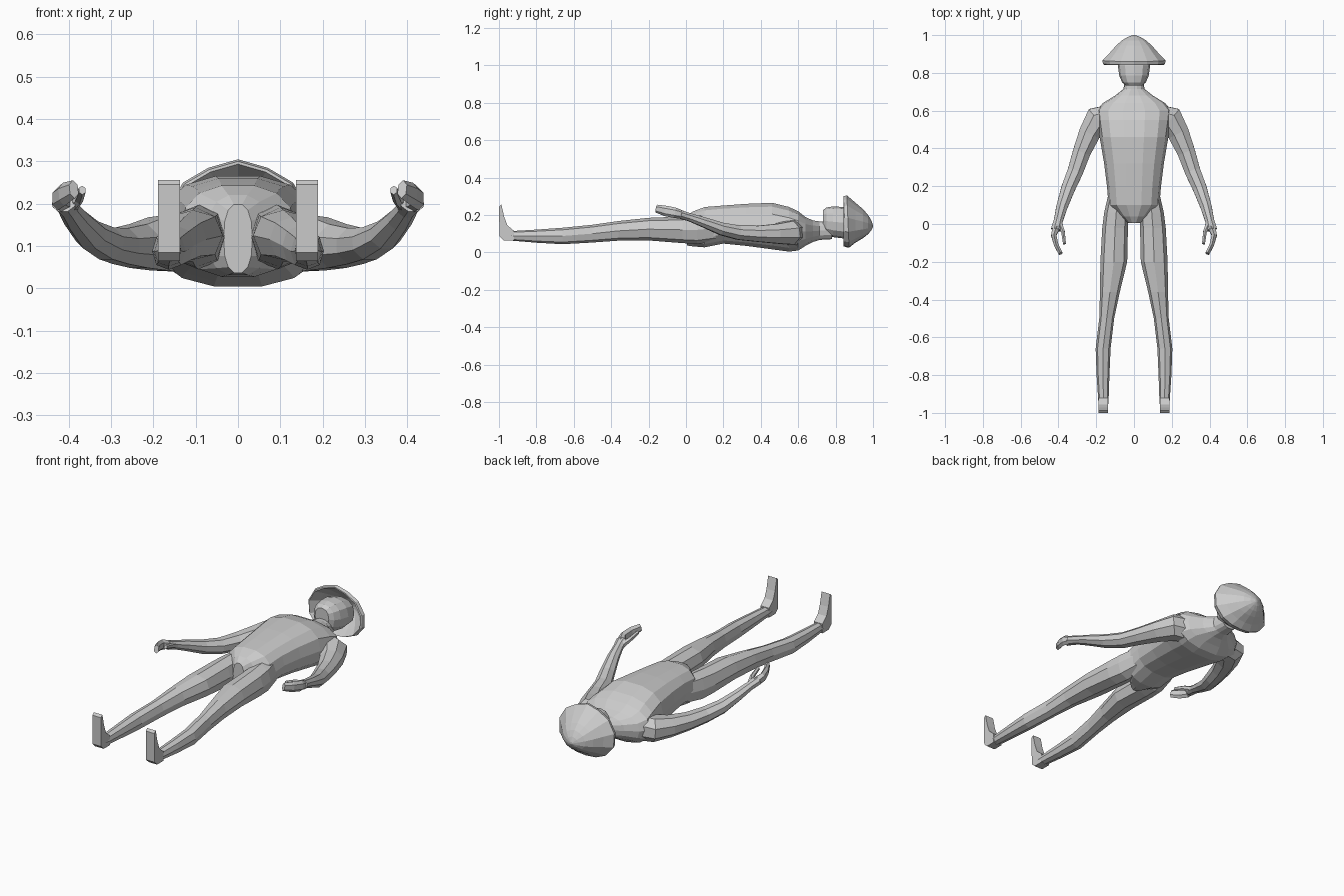
import bpy, bmesh, math
from mathutils import Vector

grey = bpy.data.materials.new("plain_grey")
grey.diffuse_color = (0.6, 0.6, 0.6, 1)


def loft(name, rings, mirror=False, caps=True):
    """Skin a list of equal-length point rings."""
    bm = bmesh.new()
    vs = [[bm.verts.new(p) for p in r] for r in rings]
    n = len(vs[0])
    for a, b in zip(vs, vs[1:]):
        for i in range(n):
            j = (i + 1) % n
            bm.faces.new((a[i], a[j], b[j], b[i]))
    if caps:
        bm.faces.new(vs[0][::-1])
        bm.faces.new(vs[-1])
    bmesh.ops.recalc_face_normals(bm, faces=bm.faces)
    me = bpy.data.meshes.new(name)
    bm.to_mesh(me)
    bm.free()
    ob = bpy.data.objects.new(name, me)
    me.materials.append(grey)
    bpy.context.collection.objects.link(ob)
    if mirror:
        ob.modifiers.new("mirror", 'MIRROR').use_mirror_merge = False
    return ob


def oval(cx, y, half, z0, z1, n=12, power=1.0, turn=0.0):
    """Ring across the y axis; power below 1 makes it boxier."""
    pts = []
    for i in range(n):
        a = 2 * math.pi * (i + turn) / n
        c, s = math.cos(a), math.sin(a)
        c = math.copysign(abs(c) ** power, c)
        s = math.copysign(abs(s) ** power, s)
        pts.append((cx + half * c, y, (z0 + z1) / 2 + (z1 - z0) / 2 * s))
    return pts


def tube(name, path, n=8, mirror=True):
    """Tube along a path of (x, y, z, side radius, height radius)."""
    pts = [Vector(p[:3]) for p in path]
    rings = []
    for i, p in enumerate(path):
        t = (pts[min(i + 1, len(pts) - 1)] - pts[max(i - 1, 0)]).normalized()
        u = t.cross(Vector((0, 0, 1))).normalized()
        v = u.cross(t)
        rings.append([pts[i] + u * p[3] * math.cos(2 * math.pi * (k + .5) / n)
                      + v * p[4] * math.sin(2 * math.pi * (k + .5) / n) for k in range(n)])
    return loft(name, rings, mirror)


# Torso with shoulders and neck: y, half width, back z, front z
torso = [(0.005, .034, .035, .20), (0.04, .075, .03, .222), (0.10, .135, .025, .245),
         (0.20, .143, .045, .253), (0.32, .158, .033, .262), (0.46, .182, .014, .268),
         (0.55, .195, .002, .246), (0.60, .20, .008, .222), (0.64, .165, .034, .19),
         (0.68, .10, .055, .172), (0.715, .056, .066, .167), (0.78, .046, .07, .165)]
loft("torso", [oval(0, y, h, a, b, 14, .82) for y, h, a, b in torso])

# Legs: y, inner x, outer x, back z, front z
leg = [(0.16, .03, .135, .06, .20), (0.06, .03, .158, .045, .197), (-0.02, .032, .168, .05, .192),
       (-0.20, .036, .178, .064, .185), (-0.36, .075, .18, .063, .168),
       (-0.50, .105, .184, .053, .148), (-0.66, .124, .203, .044, .132),
       (-0.80, .13, .198, .052, .122), (-0.92, .134, .19, .062, .115),
       (-0.975, .138, .187, .068, .115)]
loft("leg", [oval((a + b) / 2, y, (b - a) / 2, z0, z1, 8, .85) for y, a, b, z0, z1 in leg], True)

# Feet: side outline swept across the width
foot = [(-1, .245), (-.987, .256), (-.972, .19), (-.955, .145), (-.92, .116),
        (-.92, .064), (-.975, .064), (-.997, .085)]
loft("foot", [[(x, y, z) for y, z in foot] for x in (.137, .189)], True)

# Arms
arm = [(.13, .575, .108, .06, .075), (.19, .555, .105, .078, .068), (.235, .48, .10, .062, .056),
       (.277, .38, .10, .051, .046), (.31, .28, .106, .045, .041), (.348, .19, .126, .04, .036),
       (.382, .09, .163, .032, .028), (.400, .02, .188, .026, .023), (.412, -.03, .203, .03, .024)]
tube("arm", arm)

# Curled fingers and thumb
tube("fingers", [(.410, -.015, .20, .024, .022), (.425, -.06, .212, .016, .028),
                 (.412, -.11, .222, .014, .028), (.388, -.157, .234, .013, .022)], 6)
tube("thumb", [(.395, .0, .193, .018, .017), (.376, -.04, .212, .011, .014),
               (.368, -.105, .232, .009, .011)], 6)

# Head
head = [(0.732, .042, .12, .225), (0.75, .063, .095, .24), (0.785, .078, .082, .246),
        (0.84, .086, .075, .243), (0.90, .08, .08, .225), (0.945, .045, .10, .185)]
loft("head", [oval(0, y, h, a, b, 12, .85) for y, h, a, b in head])

# Hat: half of the rim outline mirrored, then shrunk ring by ring to the crown
half = [(.07, .285), (.13, .25), (.168, .185), (.165, .11), (.12, .055), (.06, .03)]
rim = [(0, .305)] + half + [(0, .025)] + [(-x, z) for x, z in half[::-1]]


def hat_ring(y, s, cz=.14):
    return [(x * s, y + (.012 * (.305 - z) / .28 if s > .95 else 0), cz + (z - cz) * s)
            for x, z in rim]


outer = [(.842, .97), (.86, 1), (.905, .77), (.945, .56), (.972, .38), (.99, .2), (1.0, .04)]
inner = [(.842, .93), (.89, .74), (.93, .54), (.965, .3), (.98, .1)]
loft("hat", [hat_ring(y, s) for y, s in inner[::-1] + outer])
